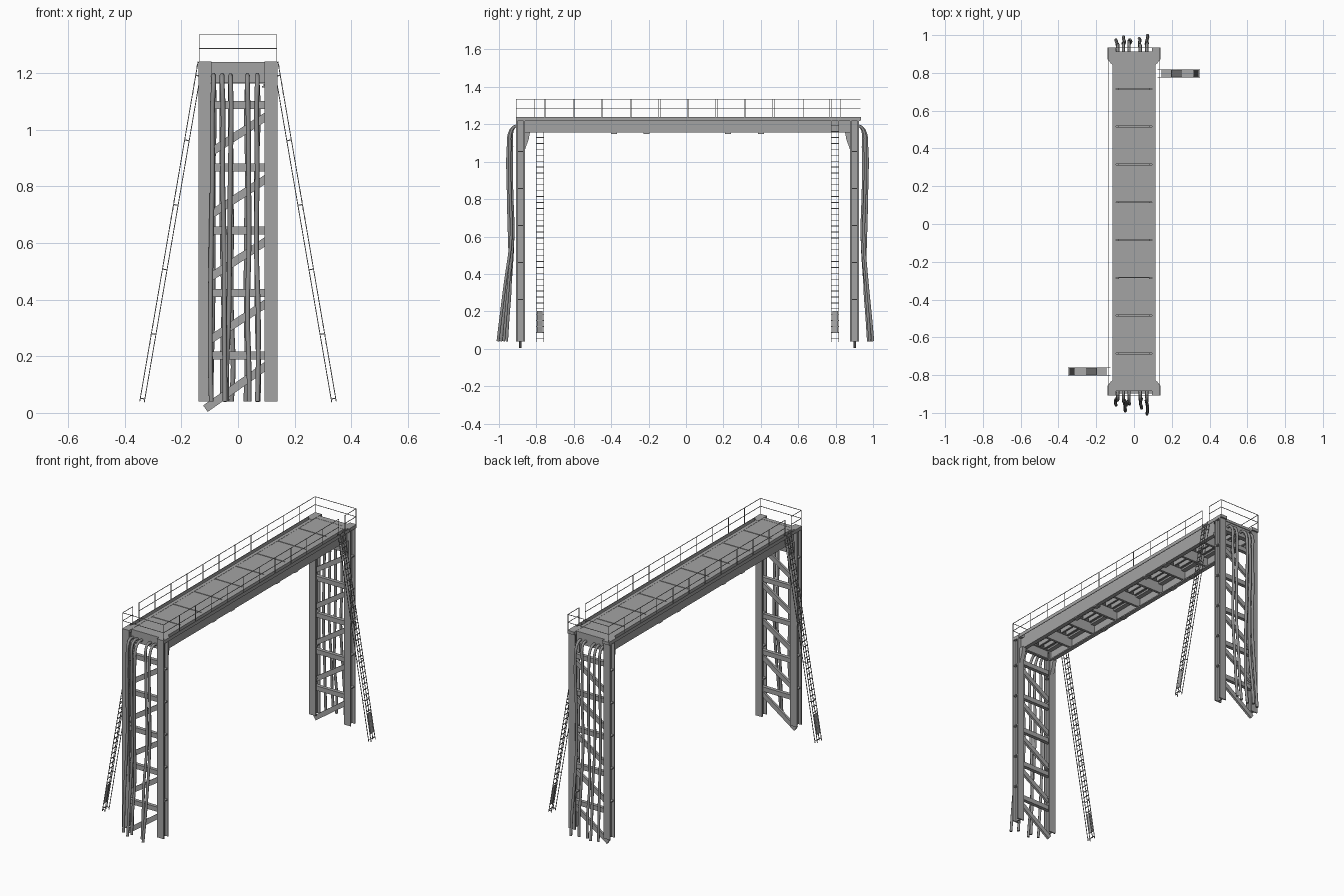
import bpy, bmesh, random
from mathutils import Vector, Matrix

random.seed(4)
if "Cube" in bpy.data.objects:
    bpy.data.objects.remove(bpy.data.objects["Cube"], do_unlink=True)


def material(name, value):
    m = bpy.data.materials.new(name)
    m.use_nodes = True
    m.diffuse_color = (value, value, value, 1)
    m.node_tree.nodes["Principled BSDF"].inputs["Base Color"].default_value = m.diffuse_color
    return m


STEEL = material("grey steel", 0.37)
RUBBER = material("hose grey", 0.27)
MID = 0.008          # middle of the span along y
HALF = 0.917         # half of the span
TOP = 1.24


class Part:
    """Collects boxes and bars, then becomes one object."""

    def __init__(self, name):
        self.name, self.bm = name, bmesh.new()

    def box(self, x0, x1, y0, y1, z0, z1):
        lo, hi = Vector((x0, y0, z0)), Vector((x1, y1, z1))
        size = hi - lo
        m = Matrix.Translation((lo + hi) / 2) @ Matrix.Diagonal((*[abs(v) for v in size], 1))
        bmesh.ops.create_cube(self.bm, size=1, matrix=m)

    def bar(self, a, b, w, d=None):
        """Square-edged bar from a to b: d along y (or x), w across it."""
        a, b = Vector(a), Vector(b)
        axis = (b - a).normalized()
        s = Vector((0, 1, 0))
        if abs(axis.dot(s)) > 0.9:
            s = Vector((1, 0, 0))
        s = (s - axis * s.dot(axis)).normalized()
        u = s.cross(axis)
        rot = Matrix((u, s, axis)).transposed().to_4x4()
        m = Matrix.Translation((a + b) / 2) @ rot @ Matrix.Diagonal((w, d or w, (b - a).length, 1))
        bmesh.ops.create_cube(self.bm, size=1, matrix=m)

    def prism(self, pts, offset):
        """Flat outline pushed out by an offset."""
        f = self.bm.faces.new([self.bm.verts.new(p) for p in pts])
        r = bmesh.ops.extrude_face_region(self.bm, geom=[f])
        vs = [v for v in r["geom"] if isinstance(v, bmesh.types.BMVert)]
        bmesh.ops.translate(self.bm, verts=vs, vec=offset)

    def done(self):
        bmesh.ops.recalc_face_normals(self.bm, faces=self.bm.faces)
        me = bpy.data.meshes.new(self.name)
        self.bm.to_mesh(me)
        self.bm.free()
        me.materials.append(STEEL)
        bpy.context.collection.objects.link(bpy.data.objects.new(self.name, me))


# direction, name, overhang of the cap, setback of the end beam
ENDS = ((-1, "front", 0, 0.024), (1, "back", 0.01, 0.012))
SIDES = ((-1, "right"), (1, "left"))

for s, end, lip, setback in ENDS:
    def Y(inset):
        return MID + s * (HALF - inset)

    # H-section columns with stiffeners and a knee gusset
    for k, side in SIDES:
        p = Part(f"{end}_{side}_column")
        xi, xo = k * 0.094, k * 0.139
        p.box(xi, xo, Y(0), Y(0.007), 0.04, 1.222)
        p.box(xi, xo, Y(0.041), Y(0.048), 0.04, 1.222)
        p.box(k * 0.112, k * 0.12, Y(0.007), Y(0.041), 0.04, 1.222)
        for i in range(5):
            z = 0.26 + i * 0.198
            p.box(xi, k * 0.136, Y(0.007), Y(0.041), z, z + 0.006)
        p.prism([(k * 0.1, Y(0.048), 1.16), (k * 0.1, Y(0.075), 1.16),
                 (k * 0.1, Y(0.068), 1.12), (k * 0.1, Y(0.048), 1.065)], (k * 0.025, 0, 0))
        # tapered cap plate beside the deck
        p.prism([(xi, Y(-lip), 1.222), (xo, Y(-lip), 1.222), (xo, Y(0.055), 1.222),
                 (k * 0.115, Y(0.08), 1.222), (xi, Y(0.08), 1.222)], (0, 0, 0.018))
        p.done()

    # Cross beams and rising diagonals between the columns
    p = Part(f"{end}_bracing")
    yc = Y(0.022)
    for i in range(5):
        z = 0.202 + i * 0.2213
        p.box(-0.114, 0.114, yc - 0.011, yc + 0.011, z - 0.014, z + 0.014)
        z = 0.04 + i * 0.22
        x0, z0 = (-0.115, z - 0.025) if i == 0 else (-0.112, z - 0.01)
        p.bar((x0, yc, z0), (0.112, yc, z + 0.135), 0.028, 0.014)
    p.done()

    # End beam set back between the column caps
    p = Part(f"{end}_end_beam")
    p.box(-0.095, 0.095, Y(setback), Y(0.048), TOP - 0.016, TOP - 0.001)
    p.box(-0.095, 0.095, Y(setback + 0.004), Y(setback + 0.012), 1.17, TOP - 0.016)
    p.box(-0.095, 0.095, Y(setback + 0.004), Y(0.045), 1.165, 1.172)
    p.done()

    # Hanging hoses
    for i, x in enumerate((-0.086, -0.056, -0.026, 0.033, 0.068)):
        cu = bpy.data.curves.new(f"{end}_hose_{i + 1}", "CURVE")
        cu.dimensions = "3D"
        cu.bevel_depth, cu.bevel_resolution, cu.resolution_u = 0.0085, 1, 4
        cu.use_fill_caps = True
        slack = 0.01 * (i % 3)
        foot = -0.05 - (0.0155 if s < 0 else 0.008) * (i * 2 % 5 % 4)
        drift = random.uniform(-0.022, 0.022)
        path = [(0, 0.03, 1.19), (0, -0.003, 1.19), (0, -0.02 - slack / 2, 1.165),
                (0.1, -0.022 - slack, 1.08), (0.3, -0.022 - slack, 0.85),
                (0.5, -0.016 - slack, 0.6), (0.7, foot * 0.6, 0.35),
                (0.9, foot * 0.85, 0.16), (1, foot, 0.04)]
        sp = cu.splines.new("BEZIER")
        sp.bezier_points.add(len(path) - 1)
        for bp, (t, d, z) in zip(sp.bezier_points, path):
            wobble = random.uniform(-0.004, 0.004) if t else 0
            bp.co = (x + drift * t + wobble, Y(d), z)
            bp.handle_left_type = bp.handle_right_type = "AUTO"
        cu.materials.append(RUBBER)
        bpy.context.collection.objects.link(bpy.data.objects.new(cu.name, cu))

# Long channel girders with splice plates
y0, y1 = MID - HALF + 0.045, MID + HALF - 0.045
joints = [-0.685 + 0.2 * i for i in range(8)]
for k, side in SIDES:
    p = Part(f"{side}_girder")
    p.box(k * 0.08, k * 0.115, y0, y1, 1.22, 1.23)
    p.box(k * 0.09, k * 0.115, y0, y1, 1.155, 1.162)
    p.box(k * 0.108, k * 0.115, y0, y1, 1.162, 1.22)
    for y in (-0.385, -0.21, 0.225, 0.4):
        p.box(k * 0.085, k * 0.113, y - 0.016, y + 0.016, 1.149, 1.155)
    p.done()

# Deck panels with narrow gaps
p = Part("deck_panels")
edges = [y0 - 0.015] + joints + [y1 + 0.025]
for a, b in zip(edges, edges[1:]):
    p.box(-0.094, 0.094, a + 0.0025, b - 0.0025, 1.23, 1.238)
for k, _ in SIDES:
    p.box(k * 0.094, k * 0.115, y0, y1, 1.23, TOP - 0.001)
p.done()

# Deep floor beams and short stringers beneath the deck
p = Part("floor_beams")
for y in joints:
    p.box(-0.108, 0.108, y + 0.003, y + 0.008, 1.168, 1.23)
    p.box(-0.108, 0.108, y - 0.002, y + 0.013, 1.163, 1.168)
for a, b in zip(edges, edges[1:]):
    for x in (-0.04, 0, 0.04):
        p.box(x - 0.005, x + 0.005, a + 0.04, b - 0.03, 1.205, 1.23)
p.done()

# Guard rails and edge strips, with a rail opening at each ladder
RAIL, T = 0.137, 0.0026
yf, yb = MID - HALF + 0.002, MID + HALF + 0.008
for k, side in SIDES:
    p = Part(f"{side}_guard_rail")
    p.box(k * 0.1355, k * 0.1385, yf, yb, 1.219, TOP)
    ladder_y = MID + k * 0.789
    for a, b in ((yf, ladder_y - 0.03), (ladder_y + 0.03, yb)):
        n = max(1, round((b - a) / 0.154))
        for z in (1.287, 1.335):
            p.bar((k * RAIL, a, z), (k * RAIL, b, z), T)
        for i in range(n + 1):
            y = a + (b - a) * i / n
            p.bar((k * RAIL, y, 1.222), (k * RAIL, y, 1.336), T)
    p.done()
for y, end in ((yf, "front"), (yb, "back")):
    p = Part(f"{end}_guard_rail")
    for z in (1.287, 1.335):
        p.bar((-RAIL, y, z), (RAIL, y, z), T)
    p.done()

# Leaning ladders: paired thin stiles, ties, rungs and a guard plate low down
for k, side in SIDES:
    p = Part(f"{side}_ladder")
    yc = MID + k * 0.789
    top, foot = Vector((k * 0.141, yc, TOP)), Vector((k * 0.347, yc, 0.04))
    back = Vector((-k * 0.016, 0, -0.003))
    for e in (-1, 1):
        off = Vector((0, e * 0.02, 0))
        p.bar(top + off, foot + off, 0.003)
        p.bar(top + off + back, foot + off + back, 0.003)
        for i in range(6):
            c = foot.lerp(top, 0.01 + i * 0.19) + off
            p.bar(c, c + back, 0.004, 0.003)
    for i in range(38):
        c = foot.lerp(top, (i + 0.5) / 38)
        p.bar(c - Vector((0, 0.02, 0)), c + Vector((0, 0.02, 0)), 0.004)
    p.bar(foot.lerp(top, 0.04), foot.lerp(top, 0.135), 0.003, 0.03)
    p.done()
